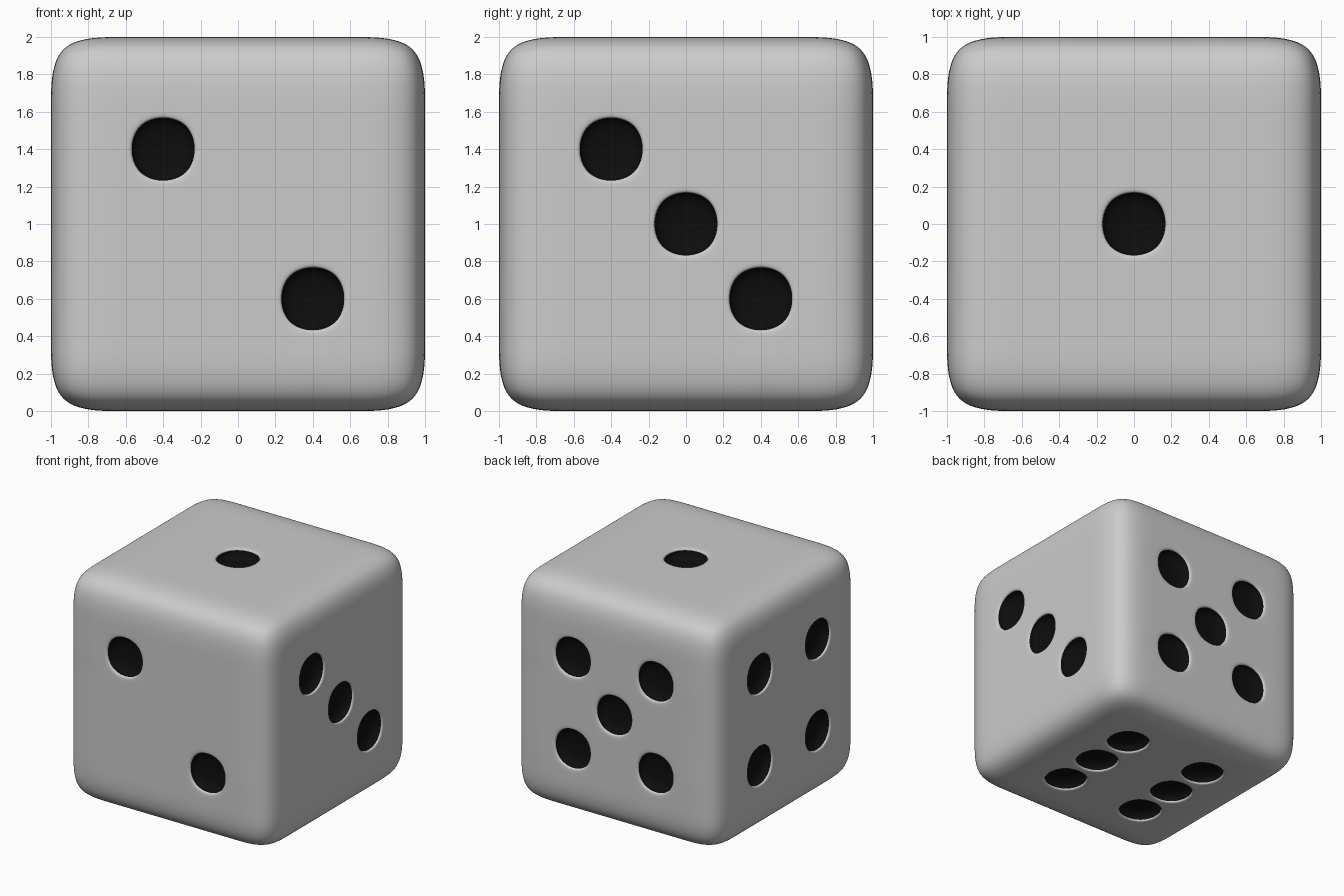
import bpy, bmesh
from mathutils import Vector

if "Cube" in bpy.data.objects:
    bpy.data.objects.remove(bpy.data.objects["Cube"])

P = 0.4          # pip spacing = grid cell size
INSET, DEPTH = 0.02, 0.1

# pip centres for each face of the die
X, Y, Z = Vector((1, 0, 0)), Vector((0, 1, 0)), Vector((0, 0, 1))
corners = [(a, b) for a in (-1, 1) for b in (-1, 1)]
layout = [  # outward normal, in-plane u and v axes, pips
    (Z, X, Y, [(0, 0)]),
    (-Y, X, Z, [(-1, 1), (1, -1)]),
    (X, Y, Z, [(-1, 1), (0, 0), (1, -1)]),
    (-X, Y, Z, corners),
    (Y, X, Z, corners + [(0, 0)]),
    (-Z, X, Y, corners + [(-1, 0), (1, 0)]),
]
centres = [n + P * (a * u + b * v) for n, u, v, pips in layout for a, b in pips]

# die body: cube with a 5 x 5 grid on each side
bm = bmesh.new()
bmesh.ops.create_cube(bm, size=2)
bmesh.ops.subdivide_edges(bm, edges=bm.edges[:], cuts=4, use_grid_fill=True)
bm.normal_update()

# pips: inset the cells, then sink them
cells = [f for f in bm.faces
         if any((f.calc_center_median() - c).length < 0.05 for c in centres)]
bmesh.ops.inset_individual(bm, faces=cells, thickness=INSET, use_even_offset=True)
walls = bmesh.ops.inset_individual(bm, faces=cells, thickness=0, depth=-DEPTH)["faces"]
for f in set(cells) | set(walls):
    f.material_index = 1
for f in bm.faces:
    f.smooth = True
bmesh.ops.translate(bm, verts=bm.verts[:], vec=Z)

mesh = bpy.data.meshes.new("die")
bm.to_mesh(mesh)
bm.free()

black = bpy.data.materials.new("pip_black")
black.diffuse_color = (0.004, 0.004, 0.004, 1)
black.use_nodes = True
black.node_tree.nodes["Principled BSDF"].inputs["Base Color"].default_value = black.diffuse_color
mesh.materials.append(None)
mesh.materials.append(black)

die = bpy.data.objects.new("die", mesh)
bpy.context.collection.objects.link(die)

# rounded edges and pips
sub = die.modifiers.new("rounding", 'SUBSURF')
sub.levels = sub.render_levels = 4
